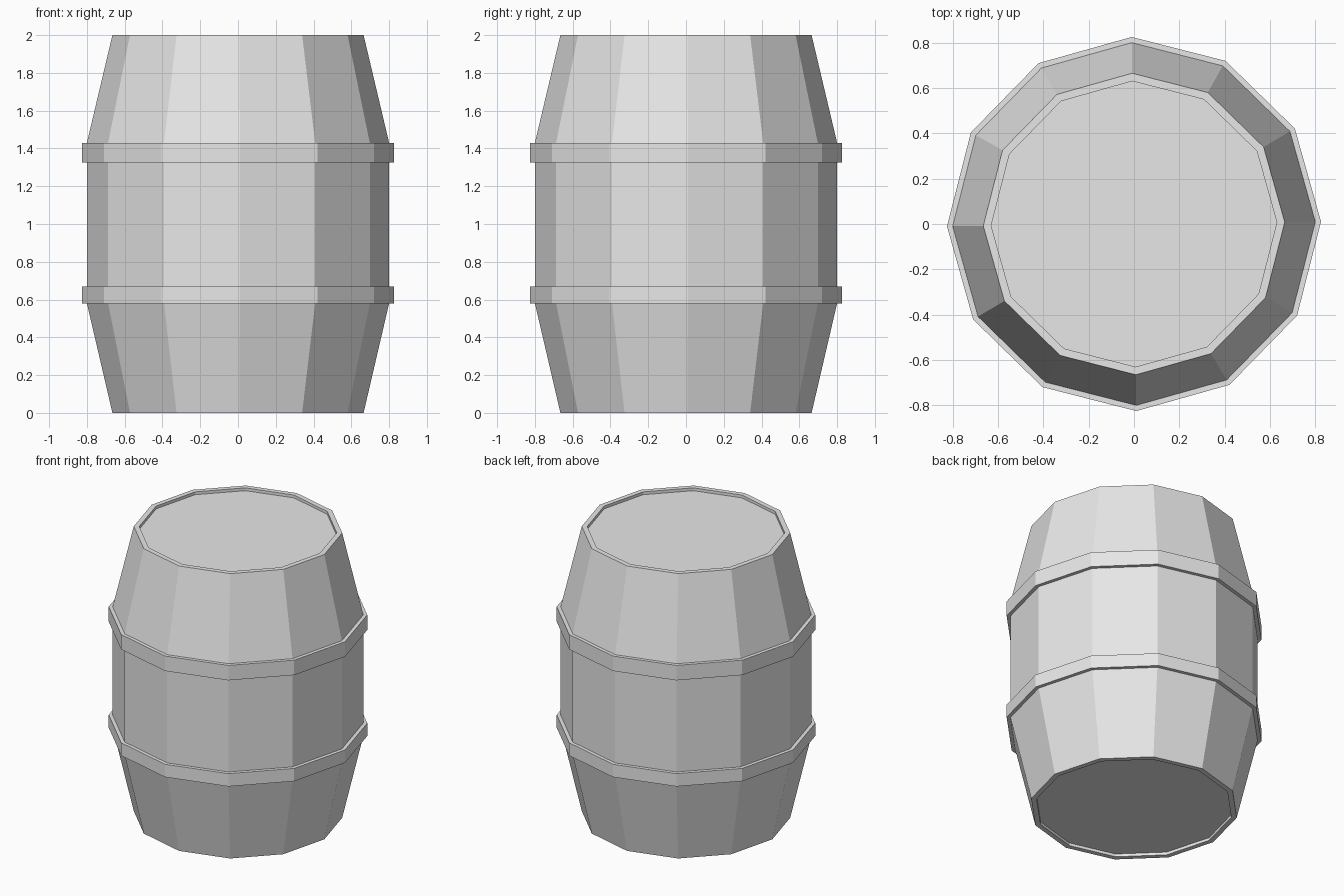
import bpy
import math

SIDES = 12
TWIST = math.radians(0.7)

cube = bpy.data.objects.get("Cube")
if cube:
    bpy.data.objects.remove(cube, do_unlink=True)

# One grey for the whole barrel
grey = bpy.data.materials.new("light_grey")
grey.use_nodes = True
colour = (0.8, 0.8, 0.8, 1.0)
grey.diffuse_color = colour
grey.node_tree.nodes["Principled BSDF"].inputs["Base Color"].default_value = colour


def lathe(name, profile, closed):
    """Turn an (r, z) profile, listed bottom to top along the outside, into a flat-sided solid."""
    verts = []
    for r, z in profile:
        for i in range(SIDES):
            a = TWIST + math.tau * i / SIDES
            verts.append((r * math.cos(a), r * math.sin(a), z))
    rows = len(profile)
    faces = []
    for k in range(rows if closed else rows - 1):
        low, high = k * SIDES, (k + 1) % rows * SIDES
        for i in range(SIDES):
            j = (i + 1) % SIDES
            faces.append((low + i, low + j, high + j, high + i))
    if not closed:
        # Cap both ends with a single polygon
        faces.append(tuple(reversed(range(SIDES))))
        faces.append(tuple(range((rows - 1) * SIDES, rows * SIDES)))
    mesh = bpy.data.meshes.new(name)
    mesh.from_pydata(verts, [], faces)
    mesh.materials.append(grey)
    obj = bpy.data.objects.new(name, mesh)
    bpy.context.collection.objects.link(obj)
    return obj


# Staved body with a shallow recessed lid at each end
lathe("barrel_body", [
    (0.63, 0.02), (0.63, 0), (0.665, 0),
    (0.8, 0.58), (0.8, 1.43),
    (0.665, 2), (0.63, 2), (0.63, 1.98),
], closed=False)

# Two raised hoops around the belly
for name, bottom, top in (("lower_hoop", 0.58, 0.67), ("upper_hoop", 1.325, 1.43)):
    lathe(name, [(0.79, bottom), (0.825, bottom), (0.825, top), (0.79, top)], closed=True)
